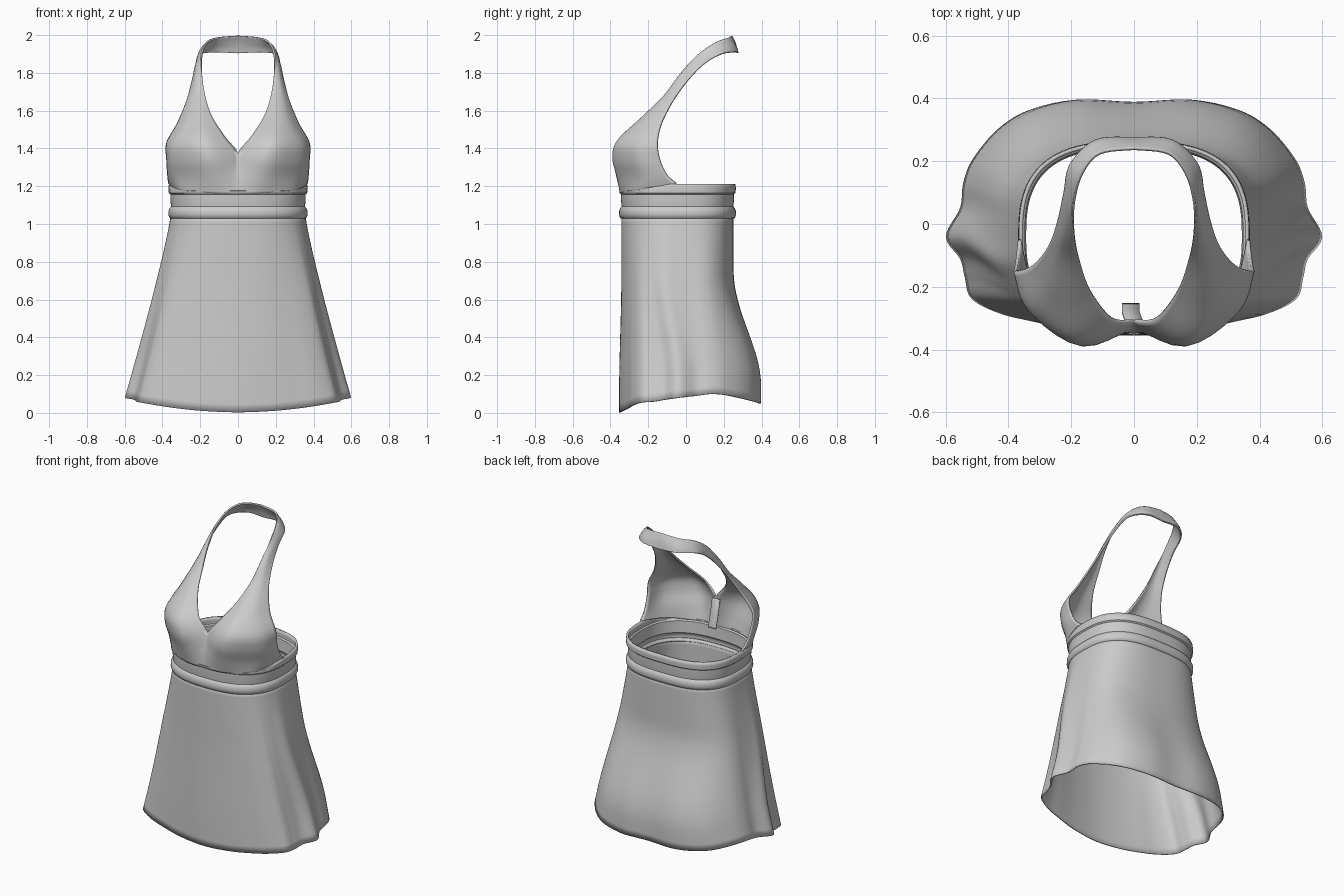
import bpy
import math
from mathutils import Vector

if "Cube" in bpy.data.objects:
    bpy.data.objects.remove(bpy.data.objects["Cube"], do_unlink=True)

# One plain fabric colour
fabric = bpy.data.materials.new("grey_fabric")
fabric.use_nodes = True
GREY = (0.6, 0.6, 0.6, 1)
fabric.diffuse_color = GREY
fabric.node_tree.nodes["Principled BSDF"].inputs["Base Color"].default_value = GREY


def spline(points, steps, closed=False):
    """Smooth curve through the points, sampled evenly per span."""
    pts = [Vector(p) for p in points]
    n = len(pts)
    out = []
    for i in range(n if closed else n - 1):
        if closed:
            a, b, c, d = (pts[(i + k) % n] for k in (-1, 0, 1, 2))
        else:
            a, b, c, d = (pts[min(max(i + k, 0), n - 1)] for k in (-1, 0, 1, 2))
        for s in range(steps):
            t = s / steps
            out.append(b + (c - a) * t / 2
                       + (a - b * 2.5 + c * 2 - d / 2) * t * t
                       + (b * 1.5 - a / 2 - c * 1.5 + d / 2) * t ** 3)
    if not closed:
        out.append(pts[-1])
    return out


def loft(name, rows, closed, thickness, mirror=False, angle=40):
    """Skin a grid of points and give it cloth thickness."""
    w = len(rows[0])
    verts = [tuple(p) for row in rows for p in row]
    faces = []
    for r in range(len(rows) - 1):
        for k in range(w if closed else w - 1):
            m = (k + 1) % w
            faces.append((r * w + k, r * w + m, (r + 1) * w + m, (r + 1) * w + k))
    mesh = bpy.data.meshes.new(name)
    mesh.from_pydata(verts, [], faces)
    mesh.materials.append(fabric)
    obj = bpy.data.objects.new(name, mesh)
    bpy.context.collection.objects.link(obj)
    if mirror:
        mod = obj.modifiers.new("mirror", "MIRROR")
        mod.use_clip = True
        mod.merge_threshold = 0.002
    mod = obj.modifiers.new("cloth", "SOLIDIFY")
    mod.thickness = thickness
    mod.offset = 0
    bpy.ops.object.select_all(action="DESELECT")
    obj.select_set(True)
    bpy.context.view_layer.objects.active = obj
    bpy.ops.object.shade_smooth_by_angle(angle=math.radians(angle))


def waist(angle, grow=0.0):
    """Point on the squarish oval waistline; angle runs from the back toward +x."""
    s, c = math.sin(angle), math.cos(angle)
    power = 2 / 2.8 if c > 0 else 2 / 2.5
    return ((0.352 + grow) * math.copysign(abs(s) ** power, s),
            -0.045 + (0.293 + grow) * math.copysign(abs(c) ** power, c))


# Skirt: oval waist flaring into a wavy hem, fuller at the back
half_hem = [(0, .385, .05), (.18, .392, .05), (.33, .36, .06), (.43, .3, .075),
            (.51, .205, .095), (.54, .13, .1), (.55, .05, .09), (.595, -.04, .08),
            (.55, -.11, .07), (.535, -.17, .06), (.515, -.235, .055), (.43, -.28, .04),
            (.33, -.305, .025), (.18, -.335, .01), (0, -.35, .003)]
other_half = [(-x, y, z) for x, y, z in half_hem[-2:0:-1]]
hem = spline(half_hem + other_half, 6, closed=True)
skirt_rows = []
for r in range(25):
    s = r / 24
    flare = s ** 1.12
    t = min(max((s - 0.3) / 0.6, 0), 1)
    swing = t * t * (3 - 2 * t)
    row = []
    for p in hem:
        wx, wy = waist(math.atan2(p.x / 0.6, (p.y - 0.02) / 0.37))
        row.append((wx + (p.x - wx) * flare, wy + (p.y - wy) * swing,
                    1.05 + (p.z - 1.05) * s))
    skirt_rows.append(row)
loft("skirt", skirt_rows, True, 0.008, angle=60)

# Waistband: rolled piping, flat band and a raised upper edge, lower in front
profile = [(-.004, 1.03), (.006, 1.036), (.011, 1.05), (.01, 1.068), (.005, 1.082),
           (-.003, 1.09), (0, 1.125), (.001, 1.16), (.009, 1.167), (.01, 1.19),
           (.008, 1.212)]
band_rows = []
for grow, z in profile:
    row = []
    for k in range(96):
        x, y = waist(math.tau * k / 96, grow)
        front = min(max((-0.08 - y) / 0.2, 0), 1)
        row.append((x, y, min(z, 1.212 - 0.04 * front)))
    band_rows.append(row)
loft("waistband", band_rows, True, 0.012)

# Bodice half, from waist to nape: inner edge, front, side and outer edge
stations = [
    ((0, -.345, 1.16), (.15, -.335, 1.165), (.305, -.243, 1.18), (.365, -.05, 1.215)),
    ((0, -.335, 1.26), (.15, -.36, 1.25), (.325, -.24, 1.25), (.37, -.1, 1.26)),
    ((0, -.31, 1.37), (.16, -.385, 1.35), (.335, -.265, 1.34), (.375, -.137, 1.34)),
    ((.07, -.3, 1.46), (.19, -.36, 1.44), (.325, -.27, 1.43), (.375, -.15, 1.43)),
    ((.14, -.21, 1.57), (.2, -.245, 1.55), (.27, -.215, 1.54), (.32, -.13, 1.53)),
    ((.175, -.11, 1.68), (.205, -.12, 1.67), (.24, -.11, 1.66), (.27, -.07, 1.65)),
    ((.19, -.03, 1.79), (.21, -.03, 1.785), (.225, -.02, 1.775), (.24, .01, 1.76)),
    ((.192, .065, 1.895), (.2, .07, 1.885), (.212, .08, 1.87), (.22, .1, 1.85)),
    ((.165, .16, 1.96), (.18, .165, 1.945), (.193, .178, 1.92), (.2, .19, 1.9)),
    ((.11, .225, 1.985), (.115, .24, 1.96), (.12, .255, 1.935), (.12, .265, 1.91)),
    ((0, .24, 1.995), (0, .255, 1.965), (0, .265, 1.935), (0, .272, 1.905)),
]
lines = [spline(line, 6) for line in zip(*stations)]
bodice_rows = [spline(row, 5) for row in zip(*lines)]
for row in bodice_rows:
    for p in row:
        p.x = max(p.x, 0)
loft("halter_bodice", bodice_rows, False, 0.01, mirror=True, angle=70)

# Tuck: loose end of the crossed neckline, hanging inside the centre front
tuck_path = spline([(0, -.31, 1.36), (-.01, -.28, 1.29), (-.01, -.255, 1.19)], 5)
tuck_rows = [[p + Vector((side * 0.028, 0, 0)) for side in (-1, 0, 1)]
             for p in tuck_path]
loft("centre_tuck", tuck_rows, False, 0.006)
